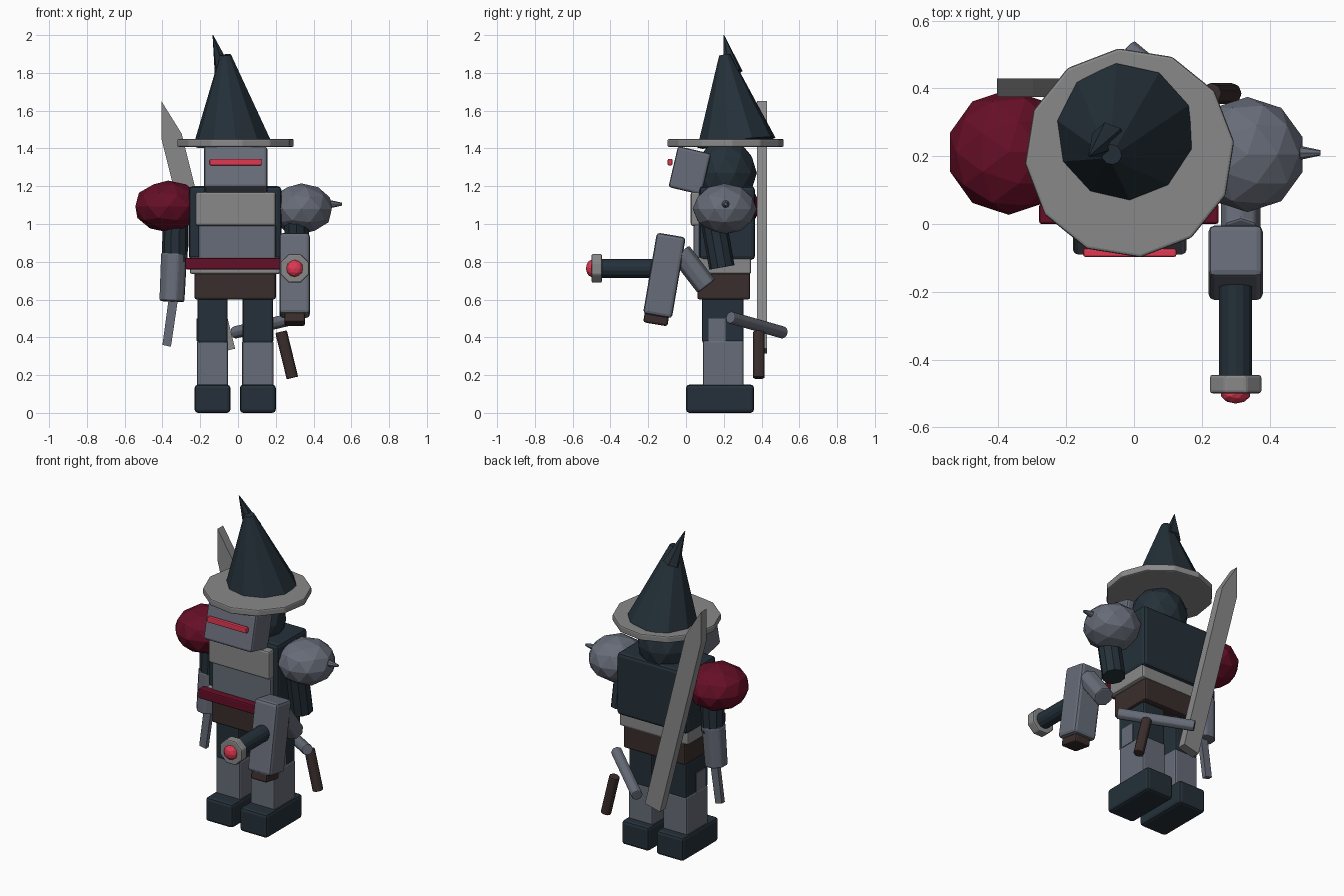
import bpy, bmesh
from math import radians
from mathutils import Matrix, Vector, Euler

if "Cube" in bpy.data.objects:
    bpy.data.objects.remove(bpy.data.objects["Cube"], do_unlink=True)


def material(name, r, g, b):
    m = bpy.data.materials.new(name)
    m.use_nodes = True
    m.diffuse_color = (r, g, b, 1)
    m.node_tree.nodes["Principled BSDF"].inputs["Base Color"].default_value = (r, g, b, 1)
    return m


DARK = material("dark slate", 0.018, 0.03, 0.041)
IRON = material("blue grey iron", 0.135, 0.15, 0.188)
STEEL = material("pale steel", 0.25, 0.25, 0.255)
WINE = material("wine red", 0.13, 0.0045, 0.02)
GLOW = material("bright red", 0.75, 0.04, 0.085)
LEATHER = material("brown leather", 0.042, 0.027, 0.025)


def finish(name, bm, mat, bevel=0.0):
    if bevel:
        bmesh.ops.bevel(bm, geom=bm.edges[:], offset=bevel, segments=2,
                        profile=0.5, affect='EDGES')
    bmesh.ops.recalc_face_normals(bm, faces=bm.faces[:])
    me = bpy.data.meshes.new(name)
    bm.to_mesh(me)
    bm.free()
    me.materials.append(mat)
    ob = bpy.data.objects.new(name, me)
    bpy.context.collection.objects.link(ob)
    return ob


def box(name, lo, hi, mat, bevel=0.012, tilt=0.0):
    """Box between two corners, tilted about x through its centre."""
    lo, hi = Vector(lo), Vector(hi)
    bm = bmesh.new()
    bmesh.ops.create_cube(bm, size=1)
    bmesh.ops.scale(bm, vec=hi - lo, verts=bm.verts)
    ob = finish(name, bm, mat, bevel)
    ob.data.transform(Matrix.Translation((lo + hi) / 2) @ Euler((tilt, 0, 0)).to_matrix().to_4x4())
    return ob


def rod(name, a, b, r1, r2, sides, mat, bevel=0.0, spin=0.0):
    """Cylinder or cone from point a to point b."""
    a, b = Vector(a), Vector(b)
    d = b - a
    bm = bmesh.new()
    bmesh.ops.create_cone(bm, cap_ends=True, segments=sides, radius1=r1,
                          radius2=r2, depth=d.length)
    ob = finish(name, bm, mat, bevel)
    turn = d.to_track_quat('Z', 'Y').to_matrix().to_4x4()
    ob.data.transform(Matrix.Translation((a + b) / 2) @ turn @ Matrix.Rotation(spin, 4, 'Z'))
    return ob


def ball(name, centre, radii, mat, detail=2):
    bm = bmesh.new()
    bmesh.ops.create_icosphere(bm, subdivisions=detail, radius=1)
    bmesh.ops.scale(bm, vec=radii, verts=bm.verts)
    bmesh.ops.translate(bm, vec=centre, verts=bm.verts)
    return finish(name, bm, mat)


def blade(name, outline, y0, y1, mat):
    """Flat plate with an outline in x and z."""
    bm = bmesh.new()
    face = bm.faces.new([bm.verts.new((x, y0, z)) for x, z in outline])
    new = bmesh.ops.extrude_face_region(bm, geom=[face])["geom"]
    bmesh.ops.translate(bm, vec=(0, y1 - y0, 0),
                        verts=[v for v in new if isinstance(v, bmesh.types.BMVert)])
    return finish(name, bm, mat)


# Legs
for side, x, out in (("right", -0.135, -1), ("left", 0.105, 1)):
    box(side + "_boot", (x - 0.095, 0, 0), (x + 0.095, 0.36, 0.15), DARK, 0.018)
    box(side + "_shin", (x - 0.083, 0.09, 0.13), (x + 0.083, 0.305, 0.385), IRON)
    box(side + "_thigh", (x - 0.08, 0.085, 0.37), (x + 0.08, 0.305, 0.62), DARK)
    k = x + out * 0.078
    box(side + "_knee_strap", (k - 0.006, 0.12, 0.38), (k + 0.006, 0.21, 0.5), IRON, 0)

# Torso
box("hips", (-0.23, 0.06, 0.6), (0.2, 0.34, 0.75), LEATHER)
box("waist_band", (-0.255, 0.045, 0.735), (0.225, 0.345, 0.825), STEEL)
box("belt", (-0.28, 0.0, 0.76), (0.25, 0.06, 0.82), WINE, 0.008)
box("torso", (-0.26, 0.07, 0.81), (0.23, 0.365, 1.2), DARK, 0.02)
box("belly_plate", (-0.21, 0.04, 0.81), (0.2, 0.12, 1.0), IRON)
box("chest_plate", (-0.225, 0.025, 0.99), (0.2, 0.12, 1.17), STEEL)

# Head
ball("hood", (-0.01, 0.21, 1.27), (0.17, 0.165, 0.18), DARK)
box("face_plate", (-0.18, -0.07, 1.172), (0.155, 0.11, 1.395), IRON, 0.014, -0.23)
box("visor_slit", (-0.15, -0.097, 1.31), (0.125, -0.072, 1.345), GLOW, 0.006)

# Hat
rod("hat_brim", (-0.013, 0.21, 1.408), (-0.013, 0.21, 1.45), 0.31, 0.31, 12, STEEL,
    0.008, radians(6))
rod("hat_cone", (-0.03, 0.267, 1.43), (-0.066, 0.205, 1.895), 0.21, 0.03, 10, DARK)
rod("hat_tip", (-0.075, 0.25, 1.8), (-0.133, 0.2, 2.0), 0.052, 0.002, 6, DARK)

# Shoulders
ball("right_shoulder", (-0.37, 0.212, 1.093), (0.182, 0.185, 0.137), WINE)
ball("left_shoulder", (0.335, 0.205, 1.08), (0.17, 0.17, 0.135), IRON)
rod("shoulder_spike", (0.47, 0.21, 1.105), (0.55, 0.21, 1.105), 0.025, 0.008, 8, IRON)

# Right arm with dagger
rod("right_upper_arm", (-0.33, 0.21, 1.08), (-0.335, 0.21, 0.8), 0.068, 0.068, 10, DARK)
rod("right_forearm", (-0.338, 0.21, 0.845), (-0.35, 0.2, 0.59), 0.073, 0.07, 8, IRON, 0.01,
    radians(22.5))
blade("dagger", [(-0.365, 0.62), (-0.315, 0.62), (-0.355, 0.35), (-0.4, 0.36)],
      0.185, 0.215, IRON)

# Left arm with hand cannon
rod("left_upper_arm", (0.31, 0.14, 1.05), (0.31, 0.19, 0.77), 0.068, 0.068, 10, DARK)
rod("left_forearm", (0.315, -0.03, 0.85), (0.315, 0.108, 0.67), 0.06, 0.06, 8, IRON, 0.008)
box("gauntlet", (0.22, -0.192, 0.51), (0.38, -0.037, 0.945), IRON, 0.018, -0.17)
box("gauntlet_grip", (0.245, -0.215, 0.468), (0.355, -0.085, 0.62), LEATHER, 0.012, -0.17)
gun = lambda y: (0.3, y, 0.765)
rod("cannon_barrel", gun(-0.1), gun(-0.46), 0.05, 0.05, 14, DARK)
rod("cannon_muzzle", gun(-0.445), gun(-0.5), 0.082, 0.082, 8, STEEL, 0.008, radians(22.5))
ball("muzzle_gem", gun(-0.5), (0.045, 0.03, 0.045), GLOW)

# Sword on the back
blade("sword_blade", [(-0.405, 1.65), (-0.405, 1.45), (-0.12, 0.315),
                      (-0.015, 0.34), (-0.298, 1.478)], 0.375, 0.43, STEEL)
rod("sword_guard", (0.32, 0.235, 0.505), (-0.02, 0.515, 0.425), 0.034, 0.034, 8, IRON, 0.006)
rod("sword_grip", (0.228, 0.385, 0.43), (0.288, 0.385, 0.185), 0.032, 0.032, 8, LEATHER, 0.005)
